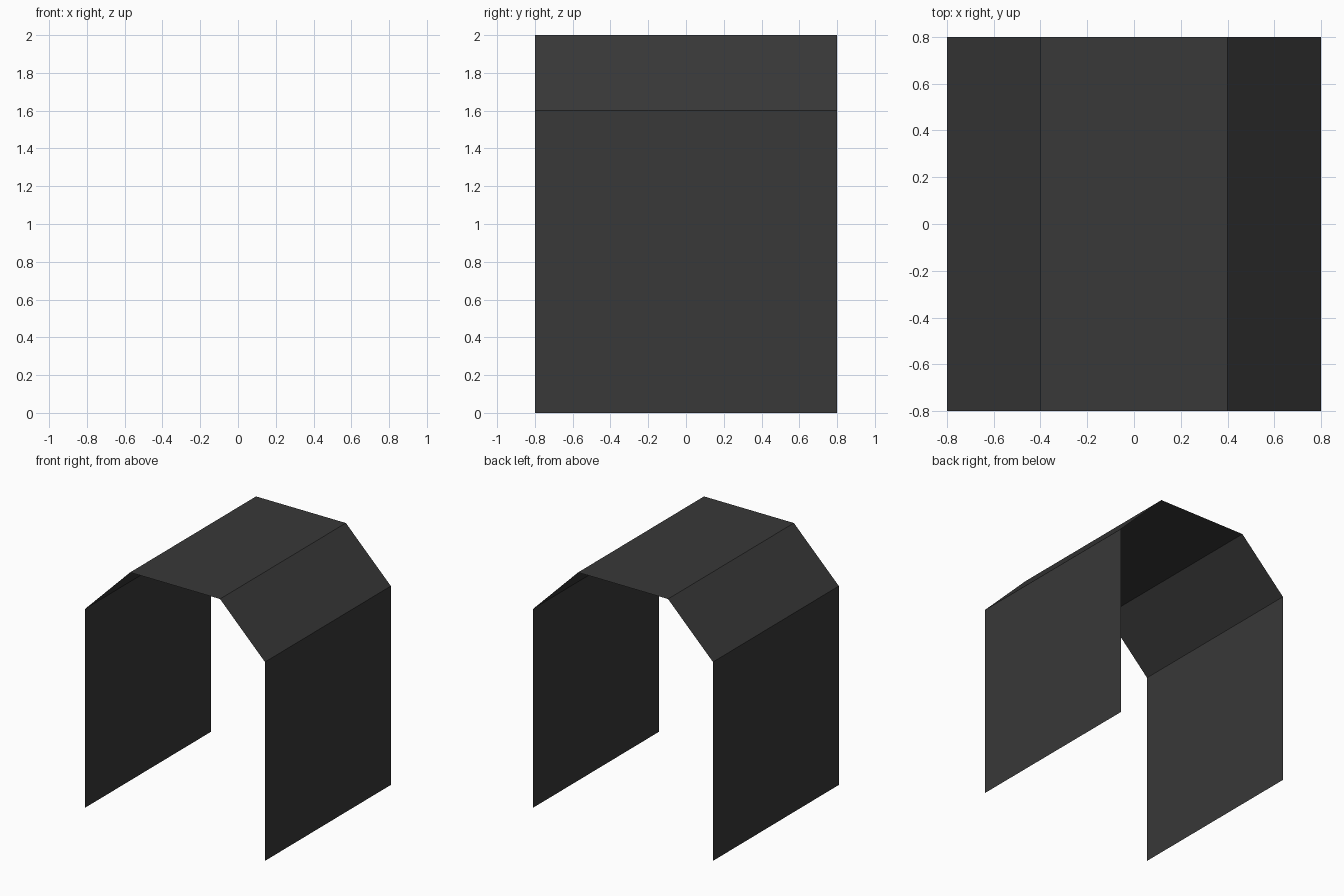
import bpy
import bmesh

if "Cube" in bpy.data.objects:
    bpy.data.objects.remove(bpy.data.objects["Cube"])

# Single dark grey material
grey = bpy.data.materials.new("dark grey")
grey.diffuse_color = (0.04, 0.04, 0.04, 1.0)
grey.use_nodes = True
grey.node_tree.nodes["Principled BSDF"].inputs["Base Color"].default_value = grey.diffuse_color

# Arch cross-section (x, z): wall, slope, flat top, slope, wall
half = [(0.8, 0.0), (0.8, 1.6), (0.4, 2.0)]
profile = half + [(-x, z) for x, z in reversed(half)]

# Thin open sheet: sweep the profile from front to back
bm = bmesh.new()
front = [bm.verts.new((x, -0.8, z)) for x, z in profile]
edges = [bm.edges.new(pair) for pair in zip(front, front[1:])]
swept = bmesh.ops.extrude_edge_only(bm, edges=edges)
back = [v for v in swept["geom"] if isinstance(v, bmesh.types.BMVert)]
bmesh.ops.translate(bm, verts=back, vec=(0, 1.6, 0))

# Point the faces outwards
bm.normal_update()
for f in bm.faces:
    c = f.calc_center_median()
    if f.normal.x * c.x + f.normal.z * (c.z - 0.7) < 0:
        f.normal_flip()

mesh = bpy.data.meshes.new("arch_shell")
bm.to_mesh(mesh)
bm.free()
mesh.materials.append(grey)
shell = bpy.data.objects.new("arch_shell", mesh)
bpy.context.collection.objects.link(shell)
